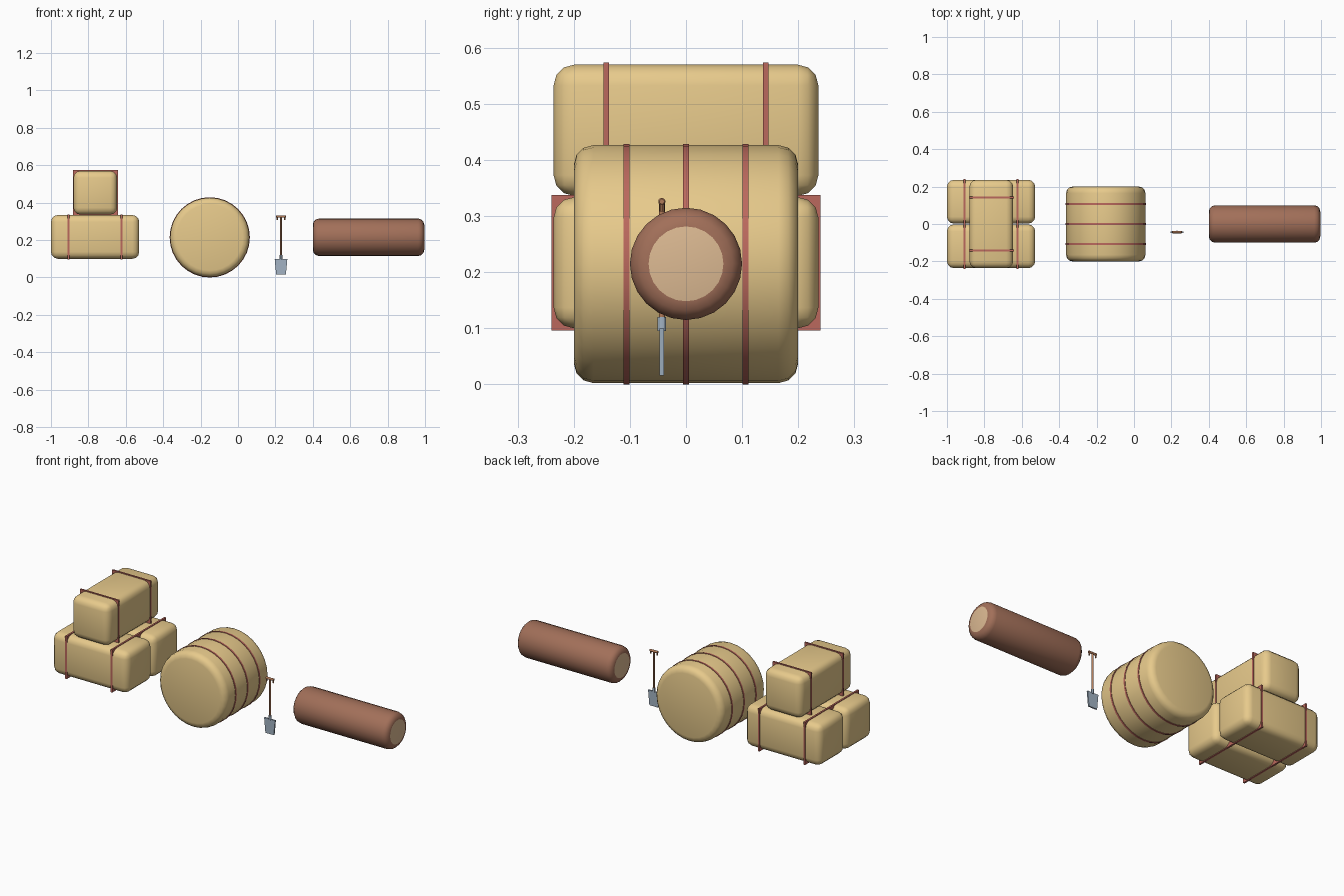
import bpy, bmesh, math
from mathutils import Matrix, Vector

if "Cube" in bpy.data.objects:
    bpy.data.objects.remove(bpy.data.objects["Cube"])


def material(name, rgb):
    m = bpy.data.materials.new(name)
    m.diffuse_color = (*rgb, 1)
    m.use_nodes = True
    m.node_tree.nodes["Principled BSDF"].inputs["Base Color"].default_value = m.diffuse_color
    return m


STRAW = material("straw", (0.80, 0.59, 0.26))
TWINE = material("twine", (0.50, 0.14, 0.11))
BARK = material("bark", (0.36, 0.16, 0.10))
CUT_WOOD = material("cut_wood", (0.72, 0.49, 0.29))
STEEL = material("steel", (0.36, 0.45, 0.55))
HANDLE = material("handle_wood", (0.45, 0.20, 0.10))


def finish(name, bm, mats, angle=None):
    bmesh.ops.recalc_face_normals(bm, faces=bm.faces[:])
    me = bpy.data.meshes.new(name)
    bm.to_mesh(me)
    bm.free()
    ob = bpy.data.objects.new(name, me)
    bpy.context.collection.objects.link(ob)
    for m in mats:
        me.materials.append(m)
    if angle:
        bpy.ops.object.select_all(action='DESELECT')
        ob.select_set(True)
        bpy.context.view_layer.objects.active = ob
        bpy.ops.object.shade_smooth_by_angle(angle=math.radians(angle))
    return ob


def box(name, size, loc, mat, bevel=0, angle=None):
    bm = bmesh.new()
    bmesh.ops.create_cube(bm, size=1)
    bmesh.ops.scale(bm, vec=size, verts=bm.verts)
    if bevel:
        bmesh.ops.bevel(bm, geom=bm.edges[:], offset=bevel, segments=3,
                        profile=0.5, affect='EDGES')
    bmesh.ops.translate(bm, vec=loc, verts=bm.verts)
    return finish(name, bm, [mat], angle)


def cylinder(name, radius, start, end, mats, sides=32, bevel=0, segments=3, angle=60):
    """Cylinder between two points, rounded rims, caps use the last material."""
    a, b = Vector(start), Vector(end)
    bm = bmesh.new()
    bmesh.ops.create_cone(bm, cap_ends=True, segments=sides, radius1=radius,
                          radius2=radius, depth=(b - a).length)
    if bevel:
        rims = [e for e in bm.edges if abs(e.verts[0].co.z - e.verts[1].co.z) < 1e-5]
        bmesh.ops.bevel(bm, geom=rims, offset=bevel, segments=segments,
                        profile=0.5, affect='EDGES')
    for f in bm.faces:
        f.material_index = len(mats) - 1 if len(f.verts) == sides else 0
    rot = (b - a).to_track_quat('Z', 'Y').to_matrix().to_4x4()
    bm.transform(Matrix.Translation((a + b) / 2) @ rot)
    return finish(name, bm, mats, angle)


# Stacked square bales, each tied by two square loops of twine
def square_bale(name, centre, along_y):
    c = Vector(centre)
    axis = Vector((0, 1, 0)) if along_y else Vector((1, 0, 0))
    size = [0.234] * 3
    size[1 if along_y else 0] = 0.472
    box(name, size, c, STRAW, 0.037, 60)
    for i, s in enumerate((-1, 1)):
        strap = [0.241] * 3
        strap[1 if along_y else 0] = 0.010
        box(f"{name}_strap_{i + 1}", strap, c + axis * s * 0.142, TWINE)


square_bale("front_bale", (-0.764, -0.119, 0.217), False)
square_bale("back_bale", (-0.764, 0.119, 0.217), False)
square_bale("top_bale", (-0.763, 0, 0.453), True)

# Round bale with three bands
RX, RZ = -0.151, 0.2145
cylinder("round_bale", 0.212, (RX, -0.2, RZ), (RX, 0.2, RZ), [STRAW], 32, 0.035)
for i, y in enumerate((-0.106, 0, 0.106)):
    cylinder(f"round_bale_band_{i + 1}", 0.2145, (RX, y - 0.005, RZ),
             (RX, y + 0.005, RZ), [TWINE], angle=30)

# Log with pale cut ends
cylinder("log", 0.1, (0.4, 0, 0.215), (0.996, 0, 0.215), [BARK, CUT_WOOD], 24, 0.033)

# Spade: tapered blade, socket, shaft and grip
SX, SY = 0.23, -0.043
bm = bmesh.new()
outline = [(-0.026, 0.016), (0.026, 0.016), (0.034, 0.100), (-0.034, 0.100)]
base = bm.faces.new([bm.verts.new((SX + x, SY - 0.004, z)) for x, z in outline])
ext = bmesh.ops.extrude_face_region(bm, geom=[base])
bmesh.ops.translate(bm, vec=(0, 0.008, 0),
                    verts=[g for g in ext["geom"] if isinstance(g, bmesh.types.BMVert)])
finish("spade_blade", bm, [STEEL])
cylinder("spade_socket", 0.0075, (SX, SY, 0.095), (SX, SY, 0.120), [STEEL], 12, angle=30)
cylinder("spade_shaft", 0.0055, (SX, SY, 0.105), (SX, SY, 0.327), [HANDLE], 12, angle=30)
cylinder("spade_grip", 0.0065, (SX - 0.026, SY, 0.326), (SX + 0.026, SY, 0.326),
         [HANDLE], 12, 0.002, 1, 40)
for side, s in (("left", -1), ("right", 1)):
    cylinder(f"spade_grip_{side}_end", 0.0045, (SX + s * 0.021, SY, 0.308),
             (SX + s * 0.021, SY, 0.326), [HANDLE], 10, angle=30)
